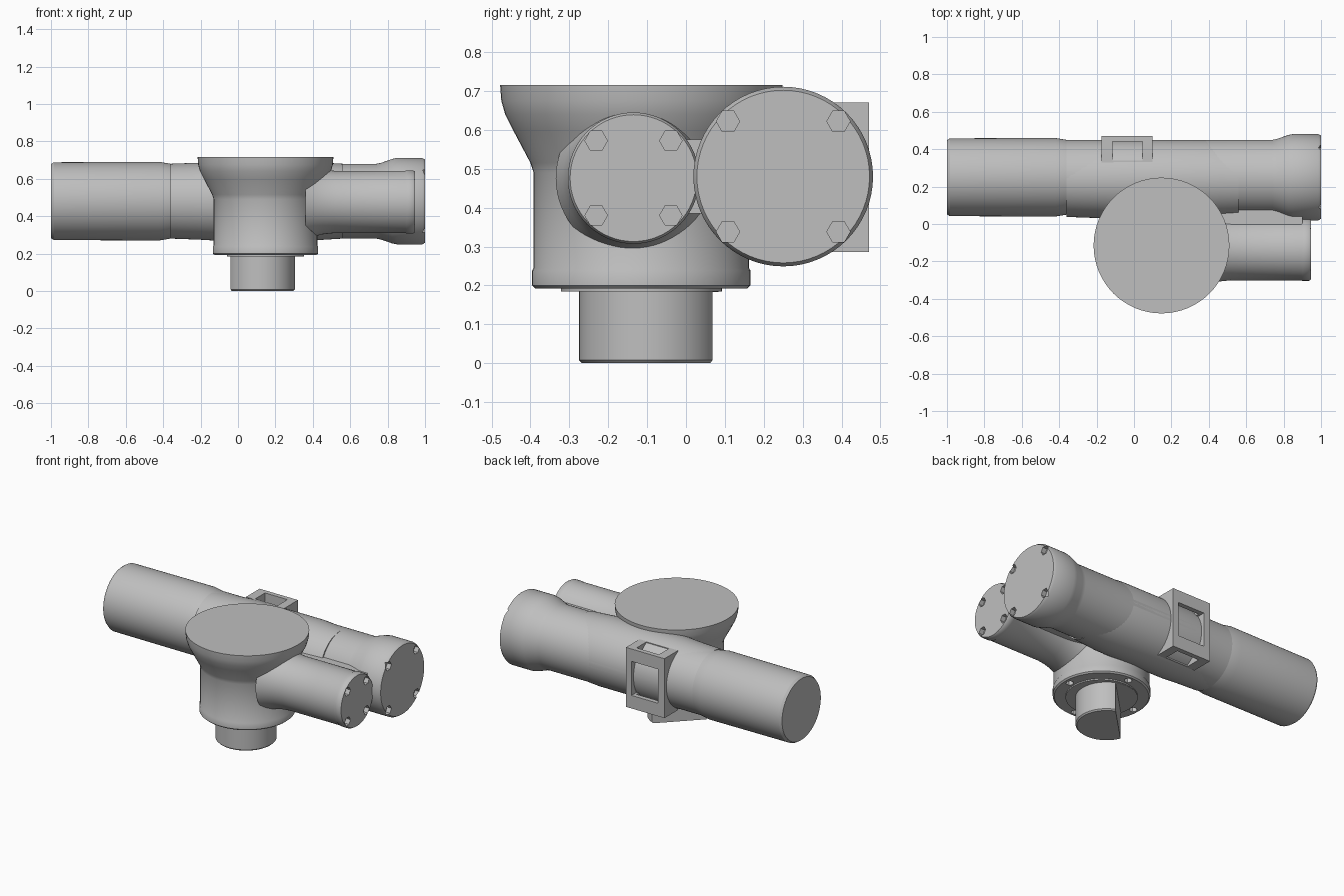
import bpy, bmesh
from math import sin, cos, pi, radians, sqrt
from mathutils import Matrix, Vector

if "Cube" in bpy.data.objects:
    bpy.data.objects.remove(bpy.data.objects["Cube"], do_unlink=True)

GREY = (0.52, 0.52, 0.52, 1)
metal = bpy.data.materials.new("plain grey metal")
metal.use_nodes = True
metal.diffuse_color = GREY
metal.node_tree.nodes["Principled BSDF"].inputs["Base Color"].default_value = GREY


def finish(name, bm):
    bmesh.ops.recalc_face_normals(bm, faces=bm.faces)
    mesh = bpy.data.meshes.new(name)
    bm.to_mesh(mesh)
    bm.free()
    ob = bpy.data.objects.new(name, mesh)
    bpy.context.collection.objects.link(ob)
    mesh.materials.append(metal)
    return ob


def lathe(name, profile, centre, axis="z", sides=64):
    """Spin (radius, position along axis) points around an axis through centre."""
    bm = bmesh.new()
    rings = []
    for r, t in profile:
        ring = []
        for i in range(sides):
            u, v = r * cos(2 * pi * i / sides), r * sin(2 * pi * i / sides)
            p = (u, v, t) if axis == "z" else (t, u, v)
            ring.append(bm.verts.new(Vector(p) + Vector(centre)))
        rings.append(ring)
    for a, b in zip(rings, rings[1:]):
        for i in range(sides):
            j = (i + 1) % sides
            bm.faces.new((a[i], a[j], b[j], b[i]))
    bm.faces.new(rings[0])
    bm.faces.new(rings[-1])
    return finish(name, bm)


def box(name, low, high, turn=0):
    bm = bmesh.new()
    low, high = Vector(low), Vector(high)
    size = high - low
    m = (Matrix.Translation((low + high) / 2) @ Matrix.Rotation(turn, 4, "Z")
         @ Matrix.Diagonal((*size, 1)))
    bmesh.ops.create_cube(bm, size=1, matrix=m)
    return finish(name, bm)


def cut(ob, cutter):
    mod = ob.modifiers.new("cut", "BOOLEAN")
    mod.operation = "DIFFERENCE"
    mod.solver = "EXACT"
    mod.object = cutter
    bpy.context.view_layer.objects.active = ob
    bpy.ops.object.modifier_apply(modifier=mod.name)
    bpy.data.objects.remove(cutter, do_unlink=True)


def hex_hole(ob, centre, axis, radius):
    cut(ob, lathe("hole_cutter", [(radius, -0.03), (radius, 0.03)], centre, axis, 6))


parts = []

# Long tube with a flared head on the left end
TY, TZ = 0.25, 0.48
long_tube = lathe("long_tube", [
    (0.2, -0.5), (0.2, 0.74), (0.205, 0.765), (0.226, 0.825), (0.231, 0.85),
    (0.231, 0.985), (0.222, 1.0)], (0, TY, TZ), "x")
for sy in (-1, 1):
    for sz in (-1, 1):
        hex_hole(long_tube, (1.0, TY + sy * 0.142, TZ + sz * 0.142), "x", 0.03)
parts.append(long_tube)

# Thicker sleeve on the right end
parts.append(lathe("end_sleeve", [
    (0.198, -1.0), (0.208, -0.985), (0.21, -0.42), (0.2, -0.36)],
    (0, TY, TZ), "x"))

# Short tube leaving the central housing
SY, SZ = -0.135, 0.476
short_tube = lathe("short_tube", [
    (0.2, 0.36), (0.183, 0.41), (0.172, 0.46), (0.166, 0.52), (0.166, 0.895),
    (0.169, 0.9), (0.169, 0.935), (0.163, 0.945)], (0, SY, SZ), "x")
for sy in (-1, 1):
    for sz in (-1, 1):
        hex_hole(short_tube, (0.945, SY + sy * 0.096, SZ + sz * 0.096), "x", 0.029)
parts.append(short_tube)

# Web joining the two tubes
parts.append(box("tube_web", (0.2, -0.02, 0.385), (0.9, 0.08, 0.575)))

# Central housing: flange, neck and wide flat-topped bowl
HX, HY = 0.147, -0.115
housing = lathe("housing", [
    (0.272, 0.192), (0.281, 0.2), (0.281, 0.238), (0.277, 0.245), (0.277, 0.49),
    (0.285, 0.515), (0.33, 0.6), (0.35, 0.64), (0.36, 0.675), (0.363, 0.715)],
    (HX, HY, 0))
for k in range(4):
    a = k * pi / 2
    hex_hole(housing, (HX + 0.238 * cos(a), HY + 0.238 * sin(a), 0.192), "z", 0.024)
parts.append(housing)
parts.append(lathe("collar", [(0.207, 0.184), (0.207, 0.2)], (HX, HY, 0)))

# Blend between housing and long tube
parts.append(lathe("housing_blend", [
    (0.2, -0.36), (0.206, -0.2), (0.212, -0.1), (0.212, 0.38), (0.206, 0.46),
    (0.2, 0.56)], (0, TY - 0.012, TZ), "x"))

# Shaft stub with one diagonal flat
CX, CY, R = 0.125, -0.096, 0.179
stub = lathe("shaft_stub", [(R - 0.008, 0), (R, 0.008), (R, 0.2)], (CX, CY, 0))
reach = (0.37 * R + 0.2) / sqrt(2)
fx, fy = CX - reach, CY + reach
cut(stub, box("flat_cutter", (fx - 0.2, fy - 0.2, -0.1), (fx + 0.2, fy + 0.2, 0.183),
              radians(45)))
parts.append(stub)

# Clip bracket on the back of the long tube
bracket = box("clip_bracket", (-0.175, 0.33, 0.286), (0.1, 0.47, 0.67))
cut(bracket, box("slot_cutter", (-0.115, 0.34, 0.2), (0.045, 0.44, 0.8)))
cut(bracket, box("window_cutter", (-0.13, 0.4, 0.37), (0.06, 0.6, 0.59)))
parts.append(bracket)

# Smooth shading with sharp edges kept
bpy.ops.object.select_all(action="DESELECT")
for ob in parts:
    ob.select_set(True)
bpy.context.view_layer.objects.active = parts[0]
bpy.ops.object.shade_smooth_by_angle(angle=radians(32))
